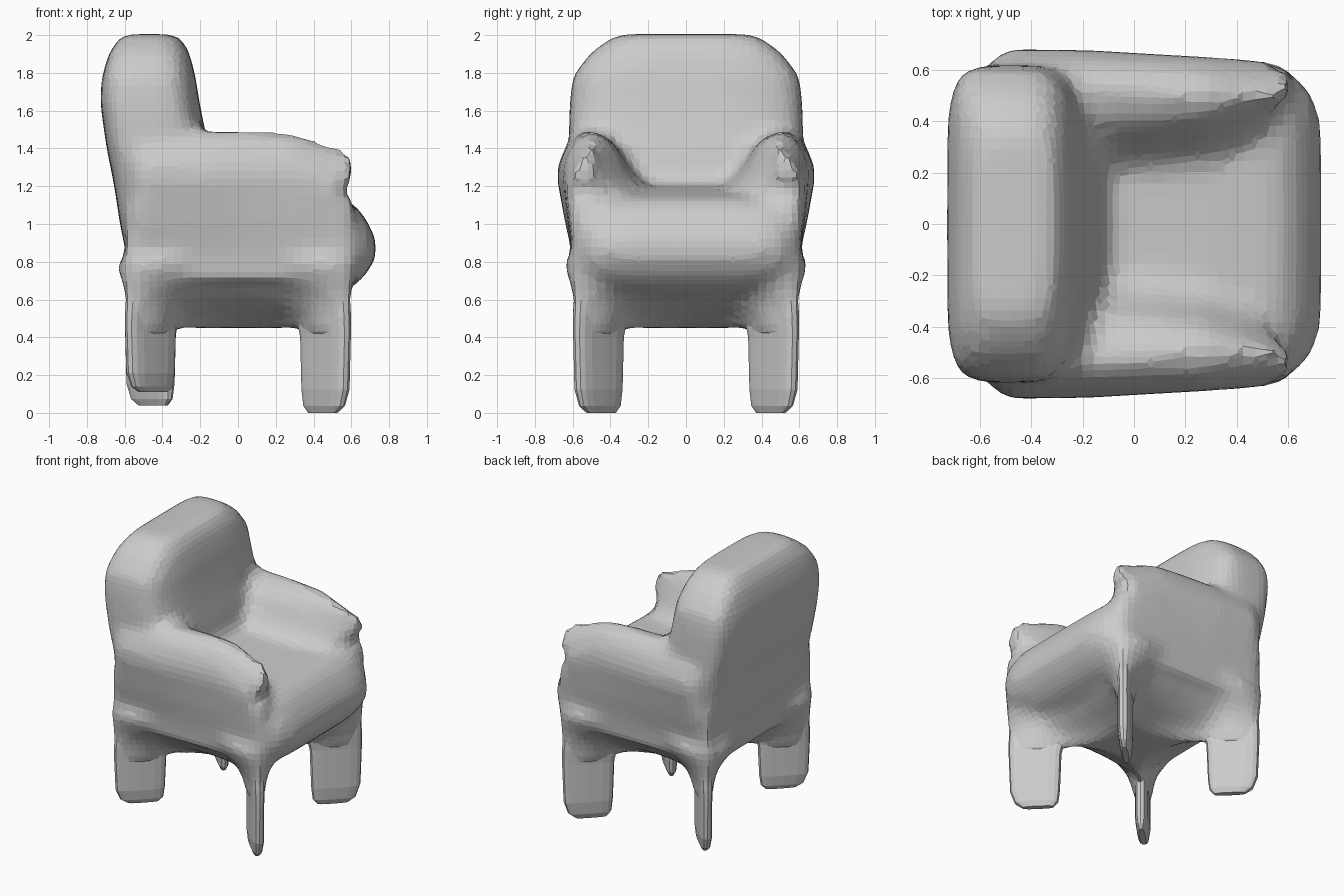
import bpy, bmesh, math

if "Cube" in bpy.data.objects:
    bpy.data.objects.remove(bpy.data.objects["Cube"])


def ring(a, b, p, n, p_front=None):
    """Superellipse outline: p<1 star, p=1 diamond, p>3 rounded box."""
    pts = []
    for i in range(n):
        t = 2 * math.pi * i / n
        c, s = math.cos(t), math.sin(t)
        e = 2 / (p_front if p_front and c > 0 else p)
        pts.append((math.copysign(a * abs(c) ** e, c),
                    math.copysign(b * abs(s) ** e, s)))
    return pts


def loft(name, rings):
    bm = bmesh.new()
    loops = [[bm.verts.new(co) for co in r] for r in rings]
    n = len(loops[0])
    for a, b in zip(loops, loops[1:]):
        for i in range(n):
            j = (i + 1) % n
            bm.faces.new((a[i], a[j], b[j], b[i]))
    bm.faces.new(loops[0][::-1])
    bm.faces.new(loops[-1])
    bmesh.ops.recalc_face_normals(bm, faces=bm.faces)
    mesh = bpy.data.meshes.new(name)
    bm.to_mesh(mesh)
    bm.free()
    ob = bpy.data.objects.new(name, mesh)
    bpy.context.collection.objects.link(ob)
    return ob


def upright(name, rows, p, p_front=None, n=40):
    """Rounded-box loft along z from rows of (z, x_back, x_front, half_y)."""
    return loft(name, [[((x0 + x1) / 2 + u, v, z)
                        for u, v in ring((x1 - x0) / 2, hy, p, n, p_front)]
                       for z, x0, x1, hy in rows])


parts = []

# Base: square plan that shrinks to a four-pointed star, making the arched aprons
k = math.sqrt(0.5)
base_rows = [(0.45, 0.70, 0.42), (0.50, 0.80, 0.48), (0.56, 0.84, 0.62),
             (0.64, 0.845, 0.78), (0.72, 0.85, 0.91), (0.80, 0.85, 1.0),
             (1.10, 0.86, 1.0)]
parts.append(loft("base", [[((u - v) * k + 0.01, (u + v) * k, z)
                            for u, v in ring(a, a, p, 48)]
                           for z, a, p in base_rows]))

# Seat with bulging front and a top that slopes gently down to the nose
parts.append(upright("seat", [
    (0.60, -0.3, 0.46, 0.40), (0.66, -0.4, 0.60, 0.50), (0.73, -0.4, 0.675, 0.57),
    (0.80, -0.4, 0.72, 0.59), (0.88, -0.4, 0.735, 0.595), (0.97, -0.4, 0.71, 0.595),
    (1.05, -0.4, 0.66, 0.59), (1.11, -0.4, 0.61, 0.56), (1.145, -0.4, 0.53, 0.5),
    (1.175, -0.4, 0.3, 0.45), (1.20, -0.4, 0.0, 0.4)], 6))

# Backrest: leaning back, squarer behind, rounded in front and on top
parts.append(upright("backrest", [
    (0.64, -0.575, -0.25, 0.55), (0.8, -0.585, -0.2, 0.59), (1.0, -0.625, -0.12, 0.60),
    (1.2, -0.655, -0.11, 0.61), (1.4, -0.695, -0.15, 0.62), (1.5, -0.71, -0.175, 0.62),
    (1.65, -0.73, -0.205, 0.615), (1.78, -0.72, -0.225, 0.60), (1.90, -0.685, -0.255, 0.51),
    (1.97, -0.64, -0.29, 0.42), (2.005, -0.60, -0.34, 0.34)], 5.5, 3.5))


# Arms: nearly flat outside, narrow rounded top, hollow slope down to the seat;
# rows of (x, foot of inner slope, inner shoulder, outermost y, top z)
def arm_section(yi, ys, yo, top):
    return [(0.59, 0.70), (0.605, 0.85), ((yo + 0.61) / 2, 1.03), (yo, top - 0.28),
            (yo, top - 0.2), (yo - 0.03, top - 0.11), (yo - 0.08, top - 0.035),
            (yo - 0.14, top), (ys, top - 0.03), (ys - 0.3 * (ys - yi), top - 0.10),
            (yi + 0.3 * (ys - yi), 1.25), (yi, 1.20), (yi, 1.0), (0.35, 0.72)]


arm_rows = [(-0.55, 0.15, 0.42, 0.655, 1.48), (-0.47, 0.15, 0.42, 0.68, 1.5),
            (-0.15, 0.17, 0.42, 0.675, 1.495), (0.1, 0.22, 0.42, 0.66, 1.495),
            (0.28, 0.26, 0.43, 0.65, 1.49), (0.42, 0.33, 0.45, 0.64, 1.44),
            (0.54, 0.42, 0.48, 0.625, 1.405)]
for side, label in ((-1, "right"), (1, "left")):
    rings = [[(x, side * y, z) for y, z in arm_section(*r)] for x, *r in arm_rows]
    # Blunt pointed tip, undercut below
    rings.append([(0.62 if z > 1.2 else 0.56, side * (0.56 + (y - 0.56) * 0.5),
                   1.32 + (z - 1.32) * 0.5) for y, z in arm_section(*arm_rows[-1][1:])])
    parts.append(loft(label + "_arm", rings))

# Leg tops: flares that fan the blade legs out into the aprons
flare_rows = [(0.40, 0.48, 0.84, 0.06), (0.50, 0.42, 0.85, 0.075),
              (0.57, 0.34, 0.85, 0.10), (0.65, 0.34, 0.85, 0.15),
              (0.73, 0.34, 0.855, 0.22), (0.80, 0.34, 0.86, 0.25)]
# Legs: thin blades on the diagonals; rows of (height share, inner, outer, half thickness)
leg_rows = [(0.0, 0.53, 0.74, 0.02), (0.06, 0.50, 0.79, 0.035), (0.2, 0.49, 0.82, 0.045),
            (0.65, 0.48, 0.83, 0.045), (0.82, 0.45, 0.83, 0.05), (1.0, 0.45, 0.82, 0.05)]


def diagonal(name, rows, p, sx, sy):
    return loft(name, [
        [(sx * k * ((u0 + u1) / 2 + u - v), sy * k * ((u0 + u1) / 2 + u + v), z)
         for u, v in ring((u1 - u0) / 2, th, p, 16)]
        for z, u0, u1, th in rows])


feet = {"front_left": 0.0, "front_right": 0.0, "rear_left": 0.04, "rear_right": 0.11}
for name, foot in feet.items():
    sx = 1 if "front" in name else -1
    sy = 1 if "left" in name else -1
    parts.append(diagonal(name + "_leg_flare", flare_rows, 1.4, sx, sy))
    rows = [(foot + t * (0.62 - foot), *r) for t, *r in leg_rows]
    diagonal(name + "_leg", rows, 3, sx, sy)

# Blend the padded parts into one faceted upholstered body
bpy.ops.object.select_all(action='DESELECT')
for ob in parts:
    ob.select_set(True)
body = parts[0]
bpy.context.view_layer.objects.active = body
bpy.ops.object.join()
body.name = body.data.name = "upholstered_body"
remesh = body.modifiers.new("blend", 'REMESH')
remesh.mode = 'VOXEL'
remesh.voxel_size = 0.045
remesh.use_smooth_shade = False
smooth = body.modifiers.new("soften", 'SMOOTH')
smooth.factor = 0.5
smooth.iterations = 3
